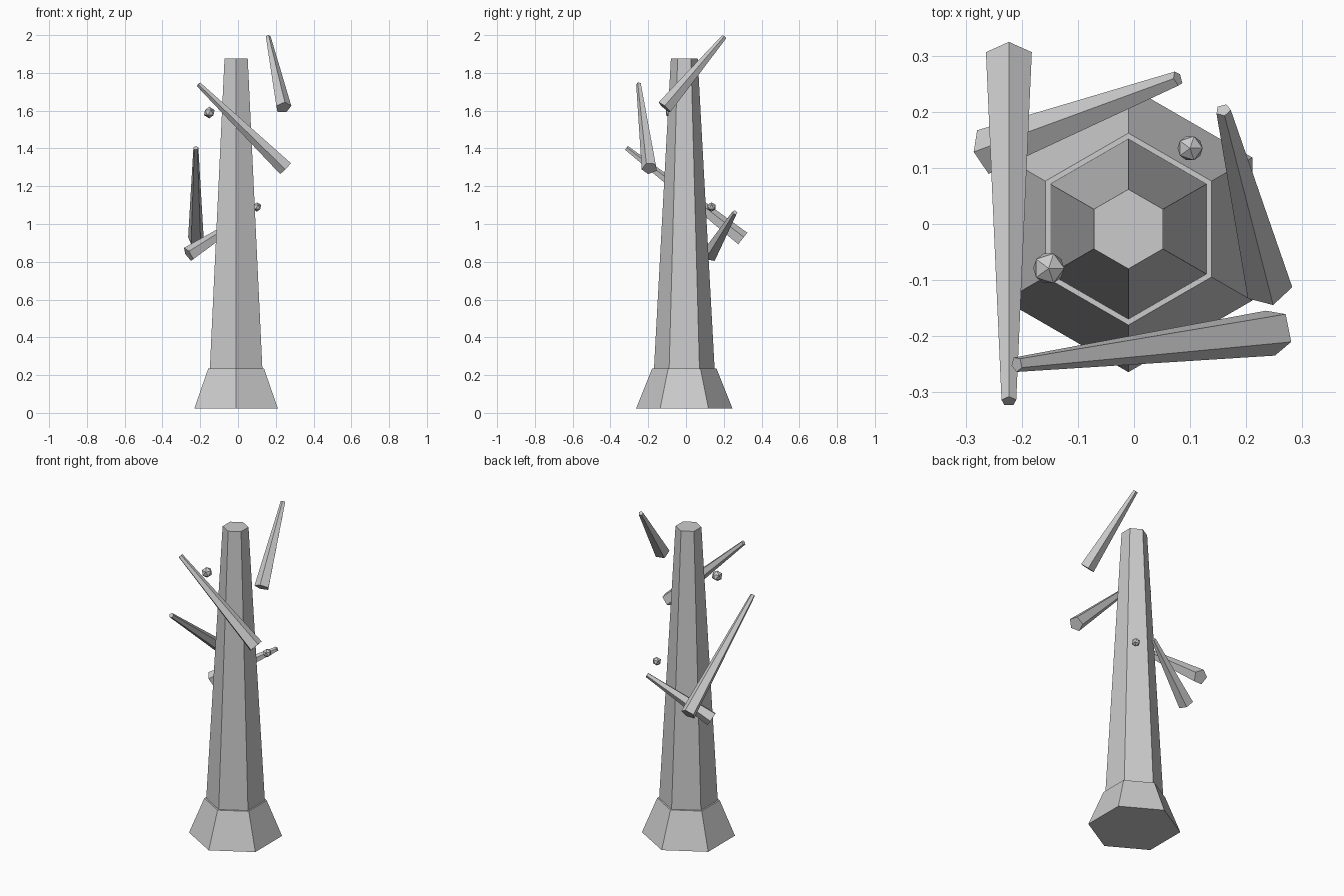
import bpy, bmesh, math
from mathutils import Vector

if "Cube" in bpy.data.objects:
    bpy.data.objects.remove(bpy.data.objects["Cube"])


def finish(bm, name):
    bmesh.ops.recalc_face_normals(bm, faces=bm.faces)
    mesh = bpy.data.meshes.new(name)
    bm.to_mesh(mesh)
    bm.free()
    obj = bpy.data.objects.new(name, mesh)
    bpy.context.collection.objects.link(obj)
    return obj


def tapered(name, start, end, r1, r2, sides, roll=0.0):
    """Capped tapered prism; roll 0 puts a corner uppermost."""
    start, end = Vector(start), Vector(end)
    d = (end - start).normalized()
    left = Vector((0, 0, 1)).cross(d)
    left = left.normalized() if left.length > 1e-5 else Vector((1, 0, 0))
    up = d.cross(left)
    bm = bmesh.new()
    rings = []
    for c, r in ((start, r1), (end, r2)):
        ring = []
        for i in range(sides):
            a = math.radians(roll) + 2 * math.pi * i / sides
            ring.append(bm.verts.new(c + r * (math.cos(a) * up + math.sin(a) * left)))
        bm.faces.new(ring)
        rings.append(ring)
    for i in range(sides):
        j = (i + 1) % sides
        bm.faces.new((rings[0][i], rings[0][j], rings[1][j], rings[1][i]))
    return finish(bm, name)


def bud(name, loc, r):
    bm = bmesh.new()
    bmesh.ops.create_icosphere(bm, subdivisions=1, radius=r)
    obj = finish(bm, name)
    obj.location = loc


# Flared root base and six-sided trunk
CX, CY = -0.01, -0.009
tapered("root_base", (CX, CY, 0.024), (CX, CY, 0.234), 0.255, 0.171, 6)
tapered("trunk", (CX, CY, 0.225), (CX, CY, 1.876), 0.161, 0.071, 6)

# Five-sided bare branches: thick end, thin end, roll
branches = [
    ("branch_left", (-0.223, 0.298, 0.920), (-0.223, -0.316, 1.402), 0),
    ("branch_back", (-0.262, 0.128, 0.838), (0.078, 0.259, 1.061), 12),
    ("branch_front", (0.252, -0.192, 1.295), (-0.209, -0.250, 1.740), -42),
    ("branch_right", (0.240, -0.113, 1.617), (0.159, 0.203, 1.991), 0),
]
for name, a, b, roll in branches:
    tapered(name, a, b, 0.043, 0.0138, 5, roll)

# Small faceted buds
bud("bud_back", (0.10, 0.135, 1.09), 0.025)
bud("bud_front", (-0.152, -0.079, 1.59), 0.031)
